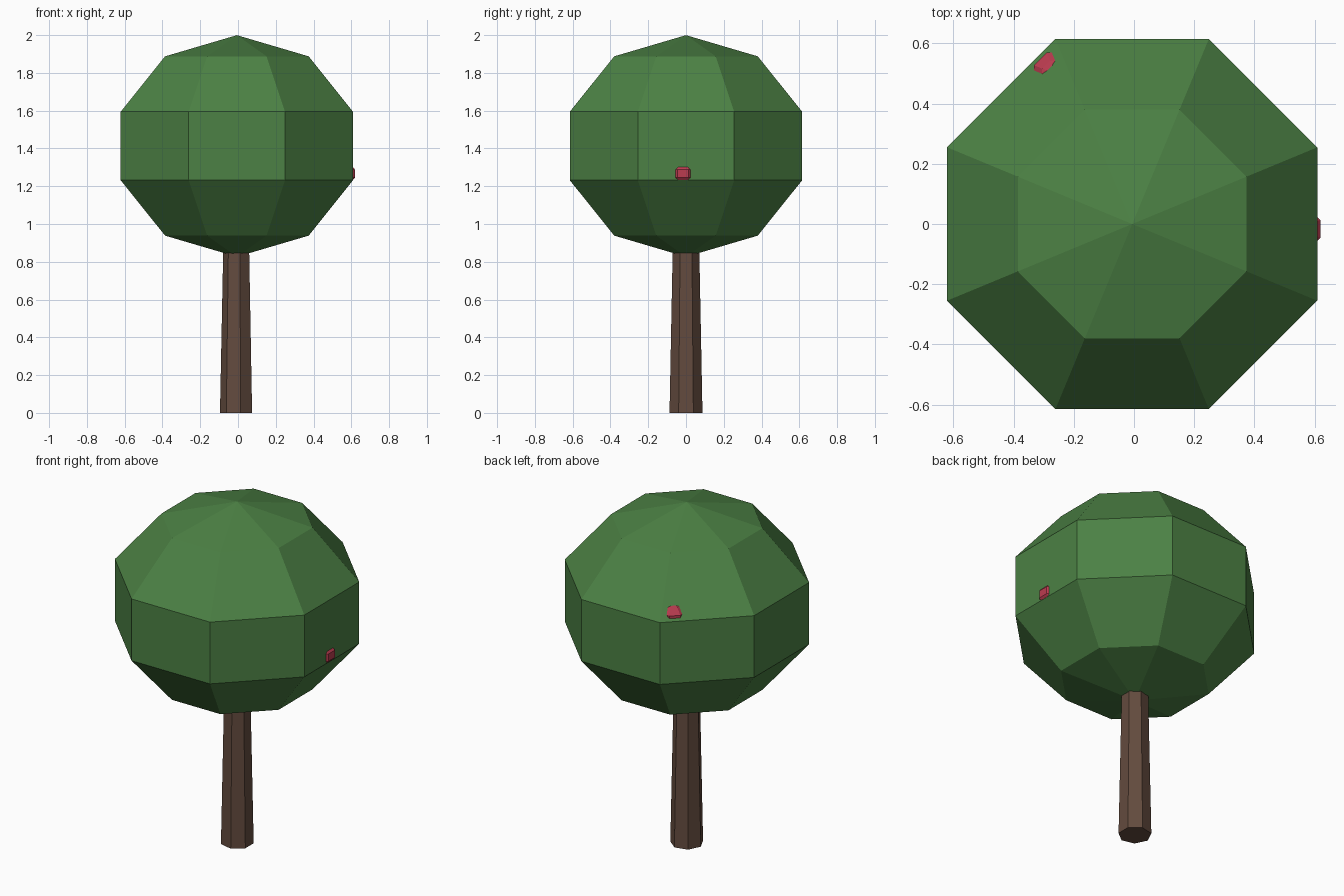
import bpy
from math import pi, cos, sin, radians

cube = bpy.data.objects.get("Cube")
if cube:
    bpy.data.objects.remove(cube)

CENTRE_X = -0.006


def material(name, colour):
    mat = bpy.data.materials.new(name)
    mat.use_nodes = True
    mat.diffuse_color = (*colour, 1)
    mat.node_tree.nodes["Principled BSDF"].inputs["Base Color"].default_value = (*colour, 1)
    return mat


def finish(name, mat):
    obj = bpy.context.object
    obj.name = obj.data.name = name
    obj.data.materials.append(mat)
    bpy.ops.object.transform_apply(location=False, rotation=True, scale=True)
    return obj


def faceted_ball(name, location, radius, mat):
    # Eight-sided, five-band ball, slightly squashed, flat side to the front
    bpy.ops.mesh.primitive_uv_sphere_add(segments=8, ring_count=5, radius=radius,
                                         location=location, rotation=(0, 0, pi / 8))
    bpy.context.object.scale.z = 0.838
    return finish(name, mat)


leaf = material("leaf green", (0.072, 0.22, 0.058))
bark = material("bark brown", (0.125, 0.07, 0.048))
red = material("berry red", (0.50, 0.045, 0.08))

# Trunk: tapered seven-sided post running into the crown
height = 0.95
bpy.ops.mesh.primitive_cone_add(vertices=7, radius1=0.0895, radius2=0.0705, depth=height,
                                location=(CENTRE_X, 0, height / 2), rotation=(0, 0, pi / 2))
trunk = finish("trunk", bark)

# Crown
faceted_ball("crown", (CENTRE_X, 0, 1.413), 0.70, leaf)

# Berries, mostly sunk into the crown
faceted_ball("right_berry", (0.547, -0.016, 1.267), 0.082, red)
out, along, a = 0.532, -0.172, radians(135)
faceted_ball("back_berry",
             (CENTRE_X + out * cos(a) - along * sin(a), out * sin(a) + along * cos(a), 1.602),
             0.082, red)
